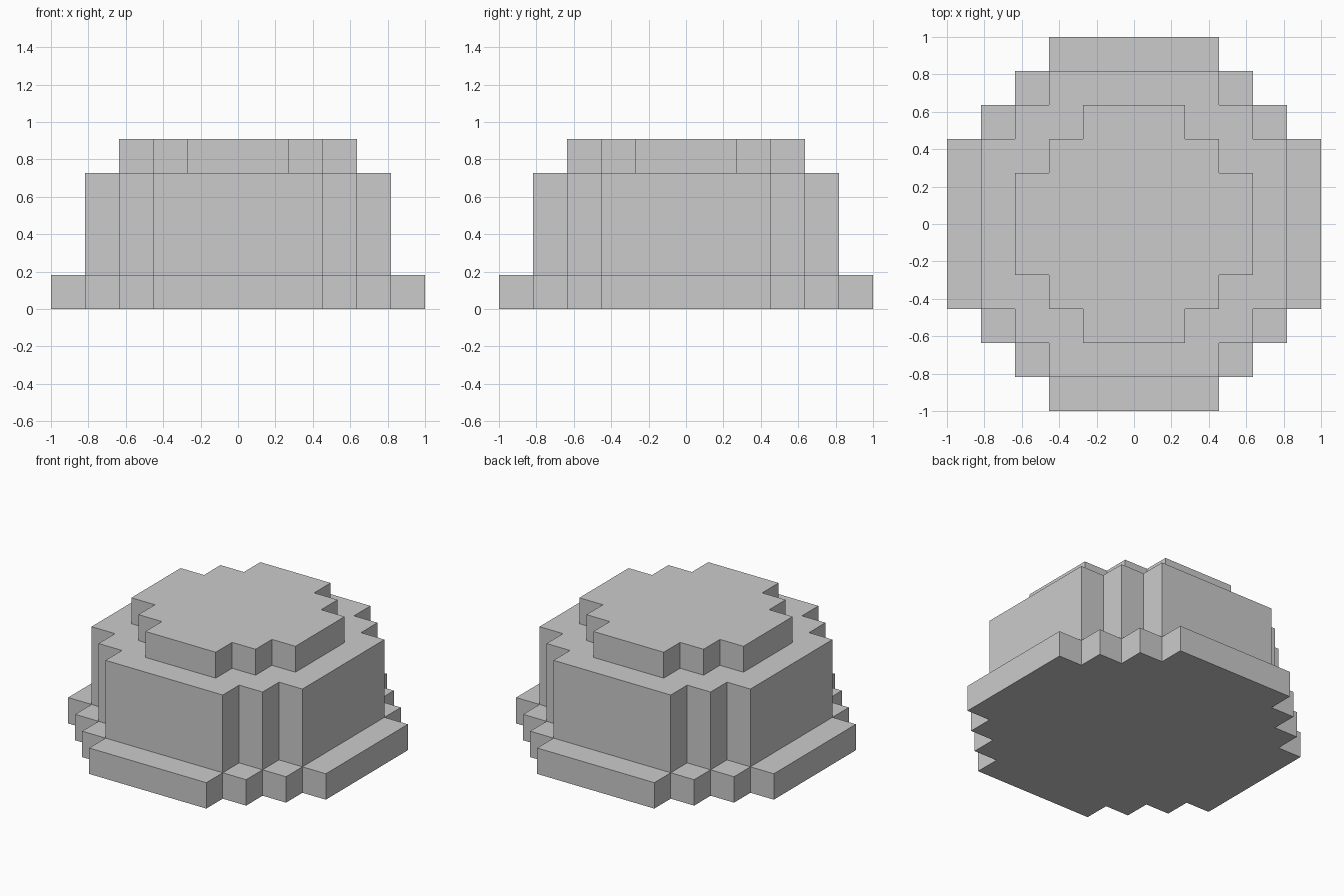
import bpy, bmesh

if "Cube" in bpy.data.objects:
    bpy.data.objects.remove(bpy.data.objects["Cube"])

U = 2 / 11  # one block


def stepped_outline(first, last):
    """Stepped round outline; half-widths run from first (at the x end) to last."""
    n = int(first - last) + 1
    quarter = []
    for i in range(n):
        x, y = first - i, last + i
        if i:
            quarter.append((x, y - 1))  # inner corner
        quarter.append((x, y))          # outer corner
    pts, q = [], quarter
    for _ in range(4):                  # repeat the quarter by 90 degree turns
        pts += q
        q = [(-y, x) for x, y in q]
    return pts


def tier(name, first, last, z0, z1):
    bm = bmesh.new()
    face = bm.faces.new([bm.verts.new((x * U, y * U, z0 * U))
                         for x, y in stepped_outline(first, last)])
    top = bmesh.ops.extrude_face_region(bm, geom=[face], use_keep_orig=True)
    verts = [g for g in top["geom"] if isinstance(g, bmesh.types.BMVert)]
    bmesh.ops.translate(bm, verts=verts, vec=(0, 0, (z1 - z0) * U))
    bmesh.ops.recalc_face_normals(bm, faces=bm.faces)
    mesh = bpy.data.meshes.new(name)
    bm.to_mesh(mesh)
    bm.free()
    obj = bpy.data.objects.new(name, mesh)
    bpy.context.collection.objects.link(obj)
    return obj


# Three stacked tiers: wide base, tall body, small cap
tier("base_tier", 5.5, 2.5, 0, 1)
tier("body_tier", 4.5, 2.5, 1, 4)
tier("cap_tier", 3.5, 1.5, 4, 5)
